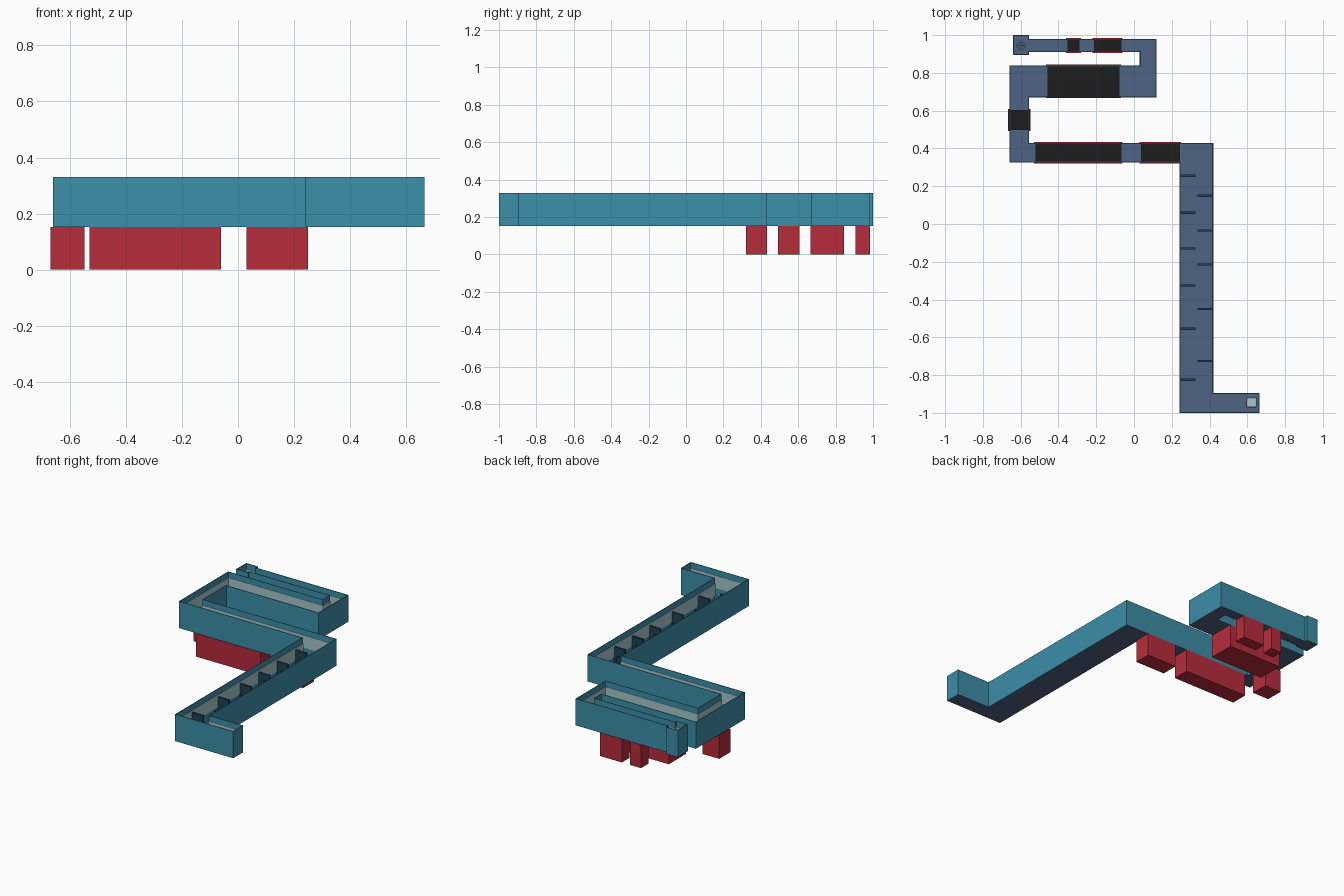
import bpy, bmesh, math

if "Cube" in bpy.data.objects:
    bpy.data.objects.remove(bpy.data.objects["Cube"])

FLOOR_Z, WALL_TOP, T = 0.155, 0.33, 0.004


def material(name, srgb):
    m = bpy.data.materials.new(name)
    m.diffuse_color = [(c / 255) ** 2.2 for c in srgb] + [1]
    m.use_nodes = True
    m.node_tree.nodes["Principled BSDF"].inputs["Base Color"].default_value = m.diffuse_color
    return m


TEAL = material("teal wall", (62, 142, 168))
BLUE = material("slate blue floor", (80, 99, 130))
RED = material("hazard red", (182, 48, 62))
BLACK = material("pit black", (35, 35, 35))
PALE = material("pale panel", (165, 198, 203))
DARK = material("dark teal baffle", (35, 66, 86))


def finish(name, bm, mat):
    bmesh.ops.recalc_face_normals(bm, faces=bm.faces)
    me = bpy.data.meshes.new(name)
    bm.to_mesh(me)
    bm.free()
    me.materials.append(mat)
    ob = bpy.data.objects.new(name, me)
    bpy.context.collection.objects.link(ob)
    return ob


def add_box(bm, x0, x1, y0, y1, z0, z1):
    vs = bmesh.ops.create_cube(bm, size=1)["verts"]
    for v in vs:
        v.co = ((x0 + x1) / 2 + v.co.x * (x1 - x0),
                (y0 + y1) / 2 + v.co.y * (y1 - y0),
                (z0 + z1) / 2 + v.co.z * (z1 - z0))


def box(name, mat, *dims):
    bm = bmesh.new()
    add_box(bm, *dims)
    return finish(name, bm, mat)


# Corridor outline, counter-clockwise
OUT = [(0.24, -1), (0.665, -1), (0.665, -0.895), (0.42, -0.895), (0.42, 0.43),
       (-0.555, 0.43), (-0.555, 0.67), (0.12, 0.67), (0.12, 0.98), (-0.555, 0.98),
       (-0.555, 1), (-0.64, 1), (-0.64, 0.895), (-0.555, 0.895), (-0.555, 0.91),
       (0.03, 0.91), (0.03, 0.84), (-0.66, 0.84), (-0.66, 0.325), (0.24, 0.325)]

# Pit openings: x0, x1, y0, y1, runs along x
PITS = [(-0.52, -0.07, 0.325, 0.43, True), (0.04, 0.24, 0.325, 0.43, True),
        (-0.66, -0.555, 0.50, 0.60, False), (-0.455, -0.08, 0.67, 0.84, True),
        (-0.35, -0.29, 0.91, 0.98, True), (-0.21, -0.07, 0.91, 0.98, True)]


def inset(d):
    """Right-angled outline moved inward by d."""
    pts = []
    for i, (x, y) in enumerate(OUT):
        for (ax, ay), (bx, by) in ((OUT[i - 1], OUT[i]), (OUT[i], OUT[(i + 1) % len(OUT)])):
            l = math.hypot(bx - ax, by - ay)
            x -= (by - ay) / l * d
            y += (bx - ax) / l * d
        pts.append((x, y))
    return pts


def ring(name, mat, d0, d1, z0, z1):
    """Closed band following the outline between two insets."""
    bm = bmesh.new()
    loops = [[bm.verts.new((x, y, z)) for x, y in inset(d)]
             for d, z in ((d0, z0), (d0, z1), (d1, z1), (d1, z0))]
    n = len(OUT)
    for k in range(4):
        a, b = loops[k], loops[(k + 1) % 4]
        for i in range(n):
            j = (i + 1) % n
            bm.faces.new((a[i], a[j], b[j], b[i]))
    return finish(name, bm, mat)


# Walls and the pale panel along their inner sides
ring("corridor_walls", TEAL, 0, T, FLOOR_Z - 0.002, WALL_TOP)
ring("inner_wall_panel", PALE, T, T + 0.002, 0.21, 0.292)


def inside(px, py):
    hit = False
    for (ax, ay), (bx, by) in zip(OUT, OUT[1:] + OUT[:1]):
        if (ay > py) != (by > py) and px < ax:
            hit = not hit
    return hit


# Floor: cells of the outline that are not pits
xs = sorted({p[0] for p in OUT} | {v for p in PITS for v in p[:2]})
ys = sorted({p[1] for p in OUT} | {v for p in PITS for v in p[2:4]})
bm = bmesh.new()
for x0, x1 in zip(xs, xs[1:]):
    for y0, y1 in zip(ys, ys[1:]):
        cx, cy = (x0 + x1) / 2, (y0 + y1) / 2
        if inside(cx, cy) and not any(p[0] < cx < p[1] and p[2] < cy < p[3] for p in PITS):
            bm.faces.new([bm.verts.new((x, y, FLOOR_Z)) for x, y in
                          ((x0, y0), (x1, y0), (x1, y1), (x0, y1))])
bmesh.ops.remove_doubles(bm, verts=bm.verts, dist=1e-5)
floor = finish("corridor_floor", bm, BLUE)
sol = floor.modifiers.new("thickness", "SOLIDIFY")
sol.thickness = 0.004
sol.offset = 0

# Pits: open red boxes with a black bottom
for i, (x0, x1, y0, y1, along_x) in enumerate(PITS):
    mx, my = (0.01, 0.004) if along_x else (0.008, 0.008)
    X0, X1, Y0, Y1, top = x0 - mx, x1 + mx, y0 - my, y1 + my, FLOOR_Z - 0.002
    w = 0.004
    bm = bmesh.new()
    add_box(bm, X0, X1, Y0, Y1, 0, w)
    add_box(bm, X0, X0 + w, Y0, Y1, w, top)
    add_box(bm, X1 - w, X1, Y0, Y1, w, top)
    add_box(bm, X0 + w, X1 - w, Y0, Y0 + w, w, top)
    add_box(bm, X0 + w, X1 - w, Y1 - w, Y1, w, top)
    finish(f"pit_box_{i + 1}", bm, RED)
    box(f"pit_bottom_{i + 1}", BLACK, X0 + w, X1 - w, Y0 + w, Y1 - w, w, w + 0.004)

# Staggered baffles in the long corridor
for side, x0, x1, rows in (("left", 0.244, 0.325, (0.255, 0.06, -0.13, -0.325, -0.555, -0.825)),
                           ("right", 0.337, 0.416, (0.15, -0.035, -0.215, -0.45, -0.725))):
    for i, y in enumerate(rows):
        box(f"baffle_{side}_{i + 1}", DARK, x0, x1, y - 0.006, y + 0.006, FLOOR_Z, 0.278)

# Start marker: small rounded block with a red side
start = box("start_block", PALE, 0.597, 0.65, -0.972, -0.918, FLOOR_Z + 0.002, 0.24)
bev = start.modifiers.new("rounded", "BEVEL")
bev.width = 0.008
bev.segments = 2
box("start_block_side", RED, 0.594, 0.598, -0.965, -0.925, FLOOR_Z + 0.002, 0.23)

# Goal marker: ring with a cross
bpy.ops.mesh.primitive_torus_add(major_segments=16, minor_segments=6, major_radius=0.02,
                                 minor_radius=0.003, location=(-0.6, 0.945, 0.162))
goal = bpy.context.object
goal.name = "goal_ring"
goal.data.materials.append(PALE)
bm = bmesh.new()
add_box(bm, -0.624, -0.576, 0.9435, 0.9465, FLOOR_Z, 0.161)
add_box(bm, -0.6015, -0.5985, 0.921, 0.969, FLOOR_Z, 0.1605)
finish("goal_cross", bm, DARK)
